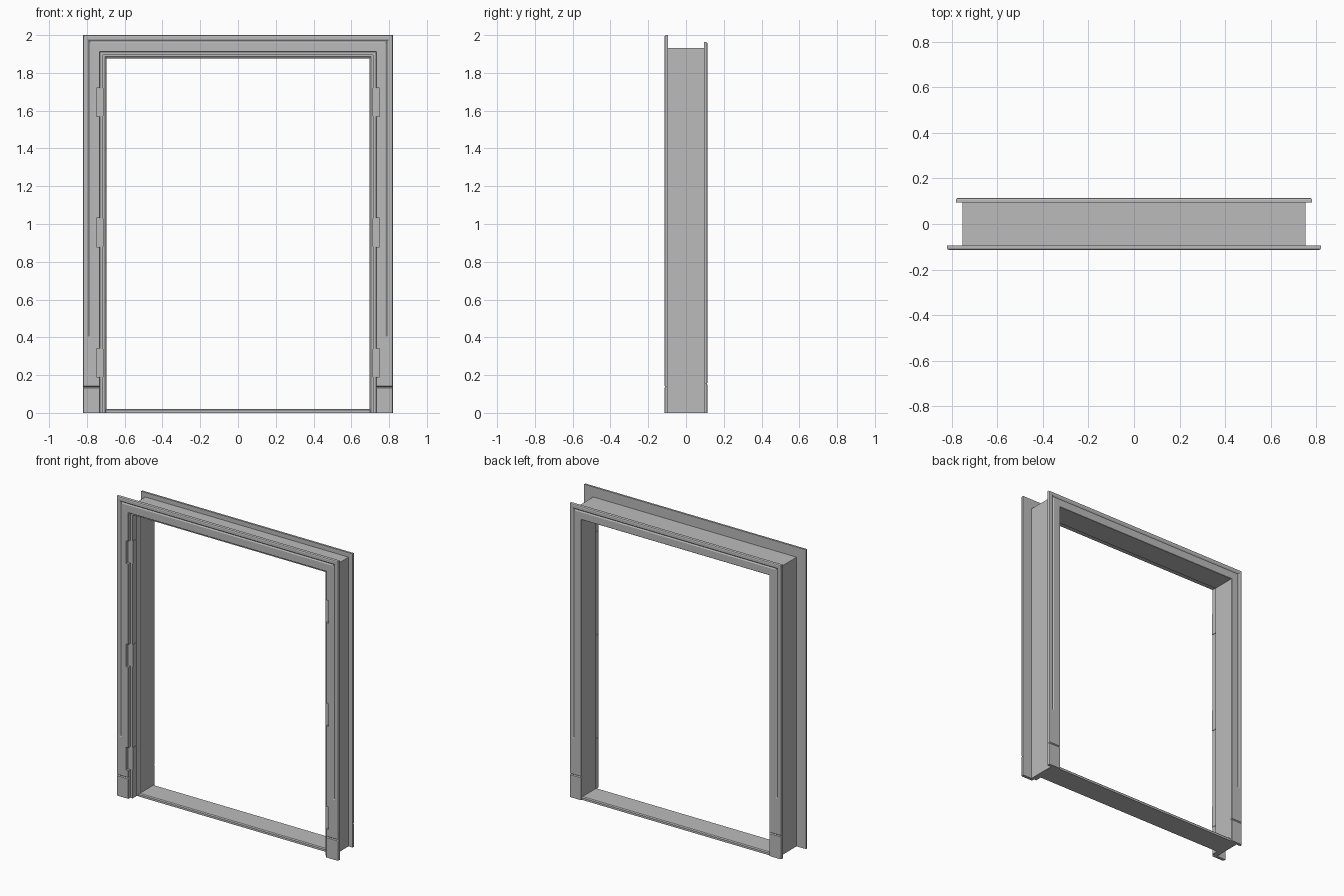
import bpy, bmesh

cube = bpy.data.objects.get("Cube")
if cube:
    bpy.data.objects.remove(cube, do_unlink=True)

grey = bpy.data.materials.new("primer_grey")
grey.use_nodes = True
grey.diffuse_color = (0.5, 0.5, 0.5, 1)
bsdf = next(n for n in grey.node_tree.nodes if n.type == 'BSDF_PRINCIPLED')
bsdf.inputs["Base Color"].default_value = grey.diffuse_color


def make_object(name, bm):
    bmesh.ops.recalc_face_normals(bm, faces=bm.faces)
    mesh = bpy.data.meshes.new(name)
    bm.to_mesh(mesh)
    bm.free()
    mesh.materials.append(grey)
    obj = bpy.data.objects.new(name, mesh)
    bpy.context.collection.objects.link(obj)
    return obj


def box(bm, x, y, z):
    """Add a box given (low, high) ranges."""
    verts = bmesh.ops.create_cube(bm, size=1)["verts"]
    for v in verts:
        for i, (low, high) in enumerate((x, y, z)):
            v.co[i] = low if v.co[i] < 0 else high
    return verts


def sweep_surround(name, half, head, stations):
    """Sweep (outward, y) profiles up one leg, across a mitred head, down the other.
    Stations are (z, profile); the last profile is used at the mitres."""
    bm = bmesh.new()
    corner = stations[-1][1]
    rings = []
    for side in (-1, 1):
        leg = [[bm.verts.new((side * (half + d), y, z)) for d, y in p]
               for z, p in stations]
        leg.append([bm.verts.new((side * (half + d), y, head + d)) for d, y in corner])
        rings += leg if side < 0 else leg[::-1]
    n = len(corner)
    for a, b in zip(rings, rings[1:]):
        for i in range(n):
            j = (i + 1) % n
            bm.faces.new((a[i], a[j], b[j], b[i]))
    bm.faces.new(rings[0])
    bm.faces.new(rings[-1])
    return make_object(name, bm)


FACE, REAR = 0.114, 0.094


def casing_profile(s, w, groove, notch):
    """Flat architrave section with eased outer edge, optional V groove and cut."""
    f = FACE - notch
    pts = [(0, REAR), (0, f - 0.002), (0.002, f), (w - 0.038, f), (w - 0.03, f - groove),
           (w - 0.022, f), (w - 0.007, f), (w - 0.002, f - 0.003),
           (w, f - 0.008), (w, REAR)]
    return [(d, s * y) for d, y in pts]


def casing(name, s, half, head, w, joint):
    """Casing with a plinth joint near the floor and a stopped groove above."""
    plan = [(0, 0, 0), (joint - 0.005, 0, 0), (joint, 0, 0.006),
            (joint + 0.005, 0, 0), (0.4, 0, 0), (0.405, 0.005, 0)]
    return sweep_surround(name, half, head,
                          [(z, casing_profile(s, w, g, n)) for z, g, n in plan])


# Casings on both faces of the wall
front_casing = casing("front_casing", -1, 0.731, 1.911, 0.089, 0.138)
back_casing = casing("back_casing", 1, 0.695, 1.876, 0.087, 0.155)

# Rebated jamb lining with door stop
lining = [(0, REAR), (0.057, REAR), (0.057, -REAR), (0.019, -REAR),
          (0.019, -0.05), (0.010, -0.05), (0, -0.042)]
jamb = sweep_surround("jamb_lining", 0.695, 1.876, [(0, lining)])

# Hinge recesses cut through the front casing
bm = bmesh.new()
for side in (-1, 1):
    for z in (0.265, 0.955, 1.645):
        x = sorted((side * 0.72, side * 0.748))
        box(bm, x, (-0.13, -0.08), (z - 0.076, z + 0.076))
cutter = make_object("hinge_cutter", bm)
cutter.hide_render = True
mod = front_casing.modifiers.new("hinge_recesses", 'BOOLEAN')
mod.operation = 'DIFFERENCE'
mod.solver = 'EXACT'
mod.object = cutter
bpy.context.view_layer.objects.active = front_casing
bpy.ops.object.modifier_apply(modifier=mod.name)
bpy.data.objects.remove(cutter, do_unlink=True)

# Hinge leaves set on the rebate
bm = bmesh.new()
for side in (-1, 1):
    for z in (0.265, 0.955, 1.645):
        x = sorted((side * 0.711, side * 0.716))
        box(bm, x, (-0.092, -0.056), (z - 0.074, z + 0.074))
make_object("hinge_leaves", bm)

# Threshold with eased top edges
bm = bmesh.new()
box(bm, (-0.7, 0.7), (-0.05, 0.106), (0, 0.02))
edges = [e for e in bm.edges if all(v.co.z > 0.01 for v in e.verts)
         and abs(e.verts[0].co.y - e.verts[1].co.y) < 0.01]
bmesh.ops.bevel(bm, geom=edges, offset=0.006, segments=1, affect='EDGES')
make_object("sill", bm)
